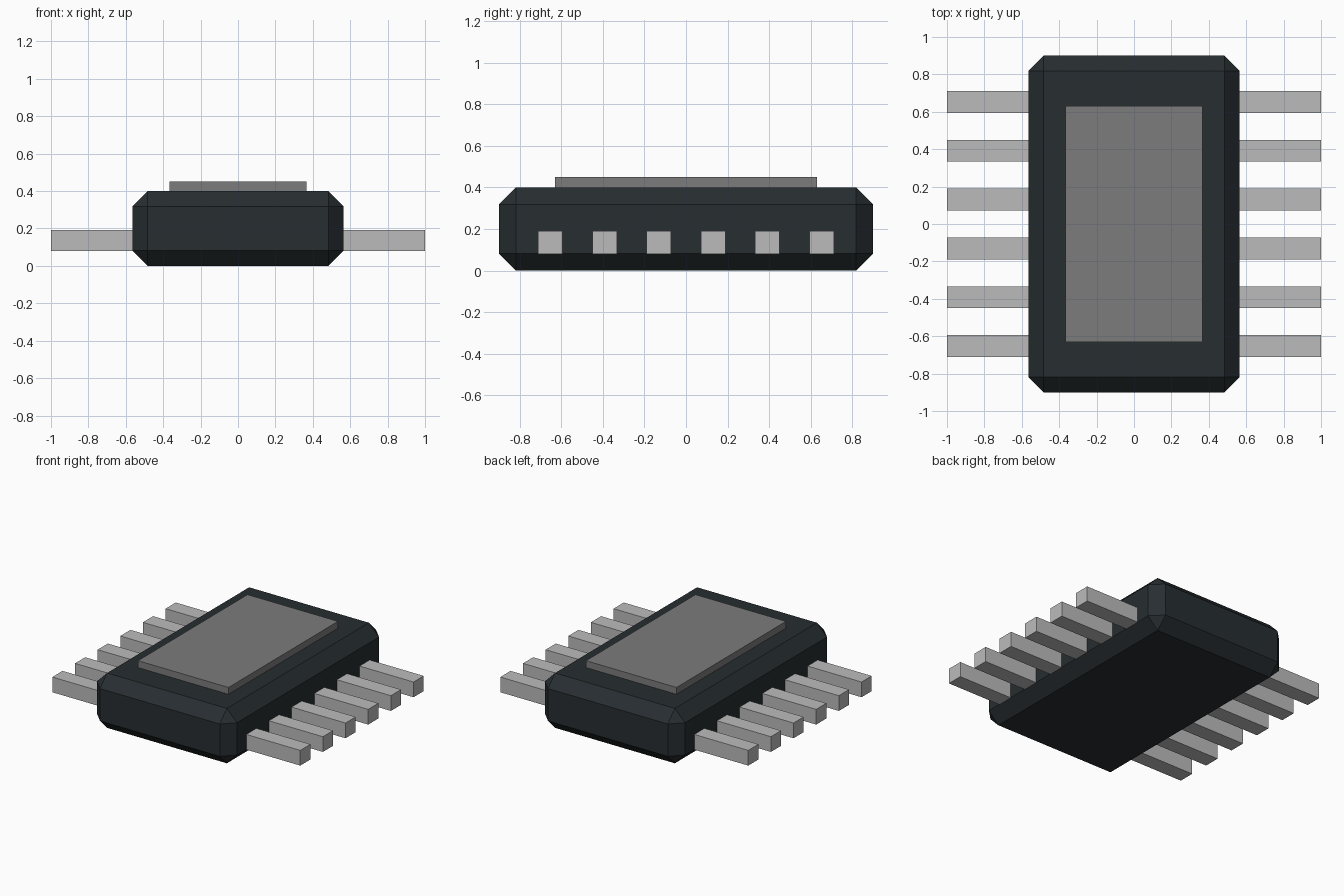
import bpy

if "Cube" in bpy.data.objects:
    bpy.data.objects.remove(bpy.data.objects["Cube"])


def material(name, color):
    mat = bpy.data.materials.new(name)
    mat.diffuse_color = (*color, 1)
    mat.use_nodes = True
    mat.node_tree.nodes["Principled BSDF"].inputs["Base Color"].default_value = mat.diffuse_color
    return mat


def box(name, center, size, mat):
    bpy.ops.mesh.primitive_cube_add(size=1, location=center)
    obj = bpy.context.object
    obj.name = name
    obj.scale = size
    bpy.ops.object.transform_apply(location=False, rotation=False, scale=True)
    obj.data.materials.append(mat)
    return obj


dark = material("dark_plastic", (0.02, 0.027, 0.03))
pad_grey = material("pad_grey", (0.2, 0.2, 0.2))
metal = material("pin_metal", (0.5, 0.5, 0.5))

# Chamfered package body
body = box("body", (0, 0, 0.2), (1.13, 1.8, 0.4), dark)
bevel = body.modifiers.new("chamfer", 'BEVEL')
bevel.width = 0.082
bevel.segments = 1

# Raised plate on top, sunk slightly into the body
box("top_plate", (0, 0, 0.42), (0.73, 1.262, 0.06), pad_grey)

# Six straight pins on each long side
PITCH = 0.261
for side, label in ((-1, "left"), (1, "right")):
    for i in range(6):
        y = (i - 2.5) * PITCH
        box(f"{label}_pin_{i + 1}", (side * 0.775, y, 0.136),
            (0.45, 0.117, 0.111), metal)
